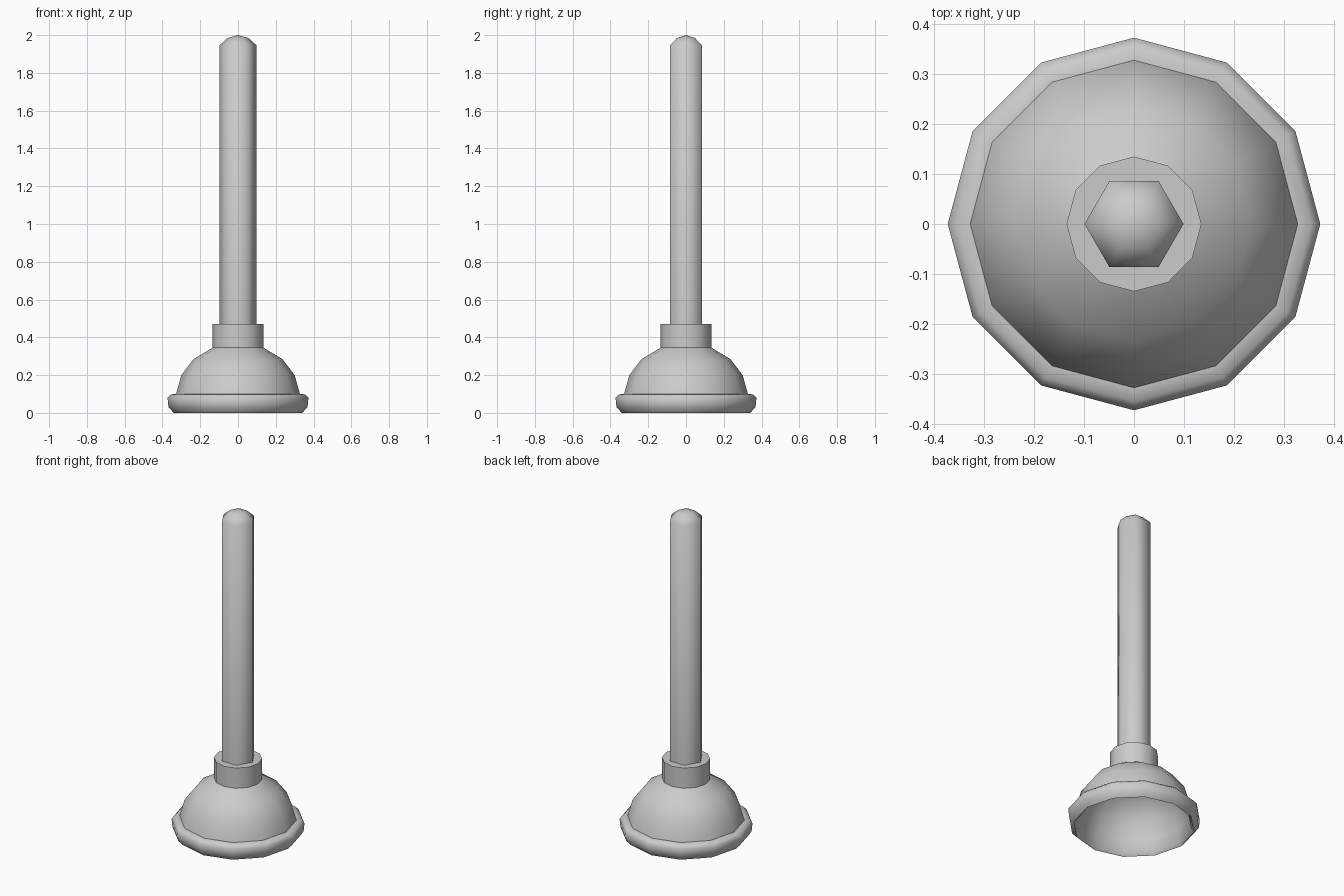
import bpy, math

old = bpy.data.objects.get("Cube")
if old:
    bpy.data.objects.remove(old, do_unlink=True)

grey = bpy.data.materials.new("plain grey")
grey.use_nodes = True
colour = (0.6, 0.6, 0.6, 1)
grey.diffuse_color = colour
grey.node_tree.nodes["Principled BSDF"].inputs["Base Color"].default_value = colour


def lathe(name, profile, sides, smooth_angle):
    """Turn a (radius, height) profile around z; zero radius makes a pole."""
    verts, faces, rings = [], [], []
    for r, z in profile:
        start = len(verts)
        count = sides if r > 0 else 1
        for i in range(count):
            a = math.tau * i / sides
            verts.append((r * math.cos(a), r * math.sin(a), z))
        rings.append([start + i % count for i in range(sides)])
    for low, high in zip(rings, rings[1:]):
        for i in range(sides):
            j = (i + 1) % sides
            face = [low[i], low[j], high[j], high[i]]
            faces.append(list(dict.fromkeys(face)))
    mesh = bpy.data.meshes.new(name)
    mesh.from_pydata(verts, [], faces)
    mesh.materials.append(grey)
    obj = bpy.data.objects.new(name, mesh)
    bpy.context.collection.objects.link(obj)
    bpy.ops.object.select_all(action='DESELECT')
    obj.select_set(True)
    bpy.context.view_layer.objects.active = obj
    bpy.ops.object.shade_smooth_by_angle(angle=math.radians(smooth_angle))
    return obj


# Hollow cup: inner dome, rolled rim, outer dome and collar
inner_dome = [(0, 0.33), (0.12, 0.325), (0.22, 0.275), (0.28, 0.19), (0.31, 0.09), (0.325, 0.015)]
rim = [(0.34, 0.005), (0.368, 0.03), (0.373, 0.08), (0.355, 0.098), (0.328, 0.1)]
outer_dome = [(0.3, 0.2), (0.235, 0.285), (0.135, 0.345)]
collar = [(0.135, 0.47), (0, 0.47)]
lathe("rubber_cup", inner_dome + rim + outer_dome + collar, 12, 55)

# Six-sided handle with a rounded tip
lathe("handle", [(0, 0.4), (0.099, 0.4), (0.099, 1.945), (0.055, 1.985), (0, 2)], 6, 65)

# Rest the cup on the ground
for obj in bpy.data.objects:
    if obj.name == "rubber_cup":
        for v in obj.data.vertices:
            if v.co.z < 0.01:
                v.co.z = 0
